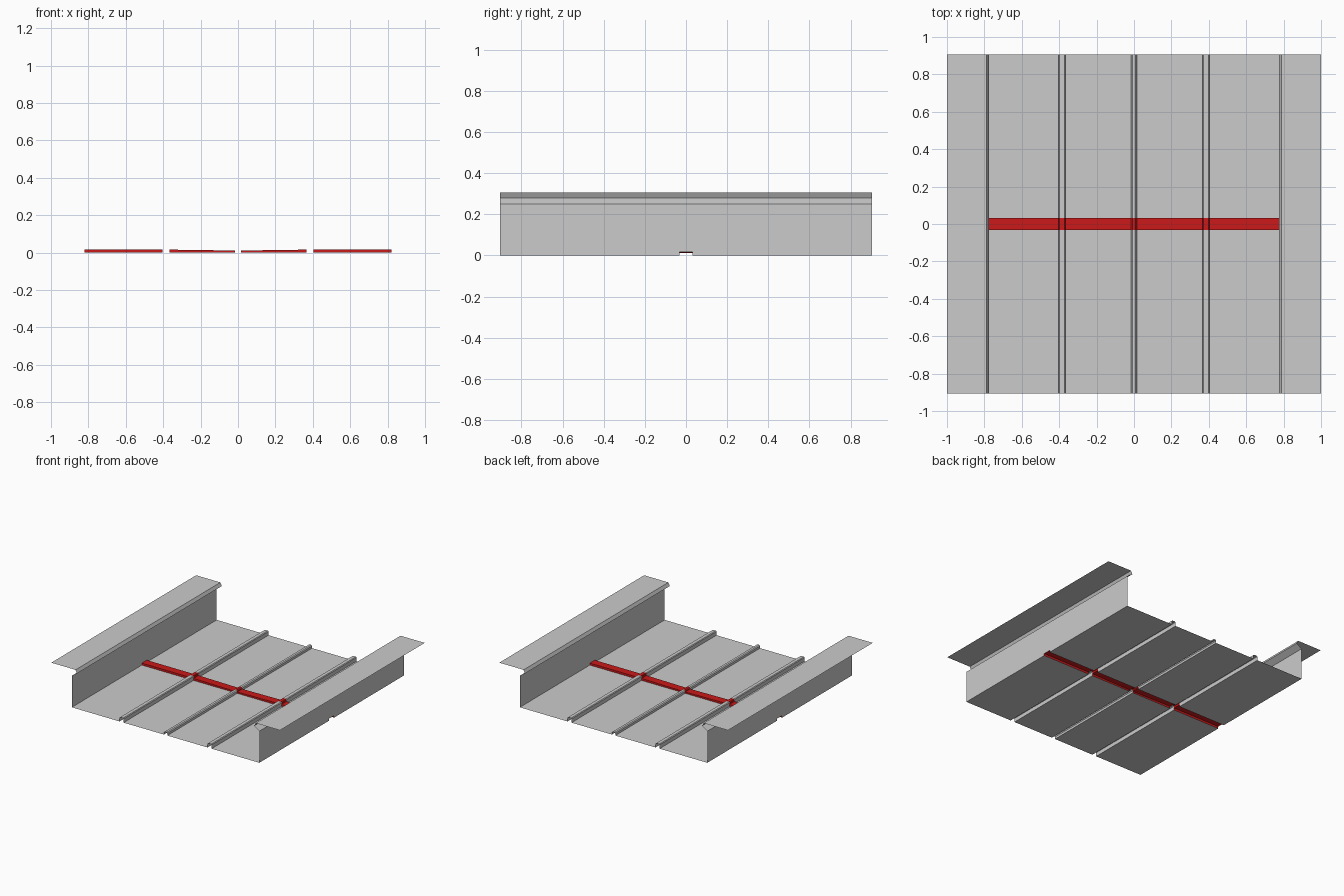
import bpy

if "Cube" in bpy.data.objects:
    bpy.data.objects.remove(bpy.data.objects["Cube"])

L = 0.905      # half length of the tray
B = 0.031      # half width of the cross swage
W = 0.82       # half width of the floor
H_OUT, H_MID = 0.016, 0.011   # swage height at the walls and at the centre


def make(name, quads, colour=None):
    """Thin sheet object from a list of quads, welded at shared corners."""
    index, verts, faces = {}, [], []
    for q in quads:
        f = []
        for p in q:
            k = tuple(round(c, 5) for c in p)
            if k not in index:
                index[k] = len(verts)
                verts.append(k)
            f.append(index[k])
        faces.append(f)
    me = bpy.data.meshes.new(name)
    me.from_pydata(verts, [], faces)
    ob = bpy.data.objects.new(name, me)
    bpy.context.collection.objects.link(ob)
    if colour:
        mat = bpy.data.materials.new(name + "_paint")
        mat.diffuse_color = colour
        mat.use_nodes = True
        mat.node_tree.nodes["Principled BSDF"].inputs["Base Color"].default_value = mat.diffuse_color
        me.materials.append(mat)
    return ob


def strip(profile, y0, y1):
    """Sweep an x-z profile from y0 to y1 (normals up for rising x)."""
    return [[(a[0], y0, a[1]), (b[0], y0, b[1]), (b[0], y1, b[1]), (a[0], y1, a[1])]
            for a, b in zip(profile, profile[1:])]


def mirrored(profile):
    return [(-x, z) for x, z in reversed(profile)]


# Rib cross-sections, without their feet
side_rib = [(0.367, 0.030), (0.372, 0.035), (0.398, 0.035), (0.403, 0.030)]
mid_rib = [(-0.015, 0.017), (-0.009, 0.024), (0, 0.026), (0.009, 0.024), (0.015, 0.017)]


def floor_profile(outer, mid):
    right = [(0.367, outer)] + side_rib + [(0.403, outer), (W, outer)]
    return mirrored(right) + [(-0.015, mid)] + mid_rib + [(0.015, mid)] + right


# Ribbed floor, interrupted by the swage
floor = floor_profile(0, 0)
make("floor_sheet", strip(floor, -L, -B) + strip(floor, B, L))

# Side walls with notch for the swage, folded lip and top flange
upper = [(W, H_OUT), (W, 0.25), (0.775, 0.28), (0.788, 0.305), (1.0, 0.305)]
lower = [(W, 0), (W, H_OUT)]
for name, fn in (("right_side", lambda p: p), ("left_side", mirrored)):
    quads = []
    for y0, y1 in ((-L, -B), (-B, B), (B, L)):
        quads += strip(fn(upper), y0, y1)
        if y0 != -B:
            quads += strip(fn(lower), y0, y1)
    make(name, quads)

# Red raised swage across the floor, following the ribs, with upright edges
top = floor_profile(H_OUT, H_MID)
quads = strip(top, -B, B)
flats = [(-W, -0.403), (-0.367, -0.015), (0.015, 0.367), (0.403, W)]
for x0, x1 in flats:
    z0 = H_MID if abs(x0) < 0.1 else H_OUT
    z1 = H_MID if abs(x1) < 0.1 else H_OUT
    quads.append([(x0, -B, 0), (x1, -B, 0), (x1, -B, z1), (x0, -B, z0)])
    quads.append([(x1, B, 0), (x0, B, 0), (x0, B, z0), (x1, B, z1)])
make("cross_swage", quads, (0.6, 0.01, 0.01, 1))
